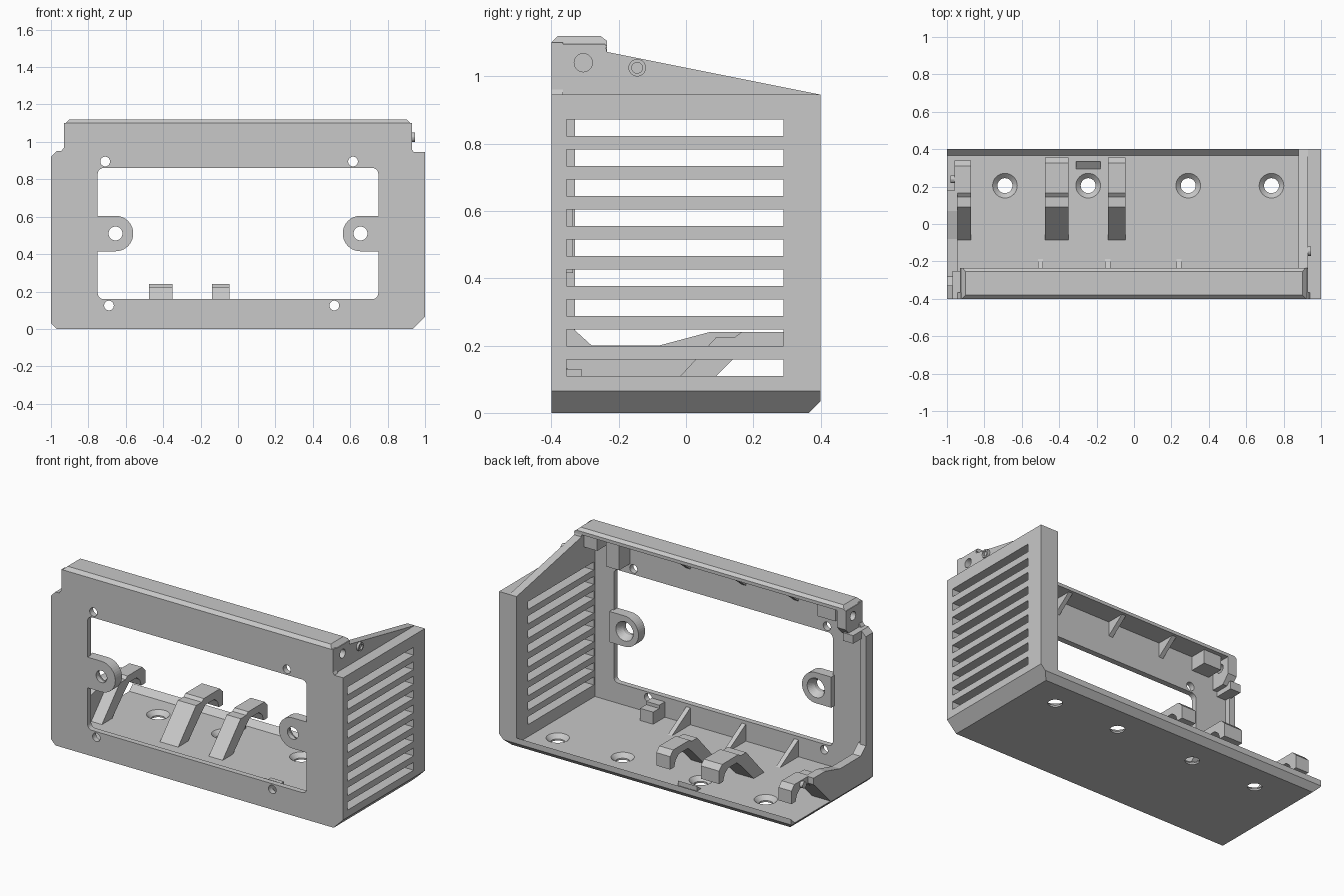
import bpy, bmesh, math

cube = bpy.data.objects.get("Cube")
if cube:
    bpy.data.objects.remove(cube, do_unlink=True)

grey = bpy.data.materials.new("plain grey")
grey.use_nodes = True
colour = (0.58, 0.58, 0.58, 1)
grey.diffuse_color = colour
grey.node_tree.nodes["Principled BSDF"].inputs["Base Color"].default_value = colour

ORDER = {"x": lambda a, b, d: (d, a, b),
         "y": lambda a, b, d: (a, d, b),
         "z": lambda a, b, d: (a, b, d)}


def loft(name, axis, sections):
    """Skin matching outlines placed at depths along an axis, with closed ends."""
    bm = bmesh.new()
    rings = [[bm.verts.new(ORDER[axis](a, b, d)) for a, b in pts] for d, pts in sections]
    n = len(rings[0])
    for r, s in zip(rings, rings[1:]):
        for i in range(n):
            j = (i + 1) % n
            bm.faces.new((r[i], r[j], s[j], s[i]))
    bm.faces.new(rings[0])
    bm.faces.new(rings[-1])
    bmesh.ops.recalc_face_normals(bm, faces=bm.faces)
    mesh = bpy.data.meshes.new(name)
    bm.to_mesh(mesh)
    bm.free()
    obj = bpy.data.objects.new(name, mesh)
    bpy.context.collection.objects.link(obj)
    mesh.materials.append(grey)
    return obj


def prism(name, axis, pts, lo, hi):
    return loft(name, axis, [(lo, pts), (hi, pts)])


def rect(a, b, c, d):
    return [(a, b), (c, b), (c, d), (a, d)]


def arc(cx, cy, r, start=0, sweep=360, n=32):
    count = n if sweep == 360 else n + 1
    return [(cx + r * math.cos(math.radians(start + sweep * i / n)),
             cy + r * math.sin(math.radians(start + sweep * i / n))) for i in range(count)]


def rounded(a, b, c, d, r):
    corners = [(c - r, d - r), (a + r, d - r), (a + r, b + r), (c - r, b + r)]
    return [p for i, (x, y) in enumerate(corners) for p in arc(x, y, r, 90 * i, 90, 5)]


def cut(obj, *cutters):
    for c in cutters:
        c.hide_render = True
        mod = obj.modifiers.new("cut", "BOOLEAN")
        mod.operation = "DIFFERENCE"
        mod.solver = "EXACT"
        mod.object = c
        bpy.context.view_layer.objects.active = obj
        bpy.ops.object.modifier_apply(modifier=mod.name)
        bpy.data.objects.remove(c, do_unlink=True)
    return obj


def hole(axis, a, b, r, lo, hi):
    return prism("hole_cutter", axis, arc(a, b, r), lo, hi)


# Shell thickness sets the panel's back face, the floor and the flange
T = 0.035
FRONT = -0.4
INNER = FRONT + T
FLOOR = T
BURIED = INNER - 0.01
ROOF = 1.12 - T

# Front panel with its window and four screw holes
panel = prism("front_panel", "y", [
    (-0.97, 0), (0.935, 0), (1, 0.065), (1, 0.945), (0.94, 0.945), (0.93, 0.96), (0.93, 1.1),
    (-0.93, 1.1), (-0.93, 0.97), (-0.945, 0.95), (-0.97, 0.95), (-1, 0.92), (-1, 0.03)],
    FRONT, INNER)
cut(panel, prism("window", "y", rounded(-0.75, 0.16, 0.75, 0.86, 0.03), -0.5, -0.2))
for x, z in [(-0.71, 0.895), (0.615, 0.895), (-0.69, 0.125), (0.515, 0.125)]:
    cut(panel, hole("y", x, z, 0.026, -0.5, -0.2))

# Rounded mounting tabs, countersunk from behind
for side, name in [(-1, "right_tab"), (1, "left_tab")]:
    outline = arc(-0.655, 0.51, 0.095, -90, 180, 20) + [(-0.76, 0.605), (-0.76, 0.415)]
    tab = prism(name, "y", [(-side * x, z) for x, z in outline], FRONT, -0.335)
    cx = side * 0.655
    cut(tab, loft("countersink", "y", [(d, arc(cx, 0.51, r)) for d, r in
                                       [(-0.5, 0.037), (-0.375, 0.037), (-0.335, 0.06), (-0.3, 0.06)]]))

# Top flange with bevelled front, back and ends
flange = prism("top_flange", "x", [(FRONT, ROOF - T), (FRONT, 1.1), (-0.38, 1.12), (-0.255, 1.12),
                                   (-0.235, 1.105), (-0.235, ROOF), (INNER, ROOF),
                                   (INNER, ROOF - T)], -0.93, 0.93)
for s in (-1, 1):
    cut(flange, prism("end_bevel", "y", [(s * 0.9, 1.121), (s * 0.931, 1.09), (s * 0.96, 1.15)], -0.5, 0))

# Base plate with a raised rear lip and countersunk holes
base = prism("base_plate", "x", [(FRONT, 0), (0.365, 0), (0.4, T), (0.4, 2 * T), (0.365, FLOOR),
                                 (FRONT, FLOOR)], -1, 0.935)
for x in (-0.69, -0.245, 0.29, 0.735):
    cut(base, loft("countersink", "z", [(d, arc(x, 0.205, r)) for d, r in
                                        [(-0.1, 0.04), (0.01, 0.04), (FLOOR, 0.066), (0.1, 0.066)]]))
cut(base, prism("edge_bevel", "y", [(-1.01, 0.04), (-1.01, -0.01), (-0.96, -0.01)], -0.5, 0.5))
prism("rear_catch", "x", [(0.295, 0.02), (0.295, FLOOR), (0.335, 0.065), (0.335, 0.02)], -0.31, -0.18)

# Open side: upright rim, low wall and a small ledge at the shoulder
prism("side_rim", "y", [(-1, 0.03), (-1, 0.92), (-0.97, 0.95), (-0.96, 0.95), (-0.96, 0.03)],
      BURIED, -0.33)
prism("low_side_wall", "x", [(BURIED, 0.03), (BURIED, 0.25), (-0.335, 0.25),
                             (-0.28, 0.2), (-0.08, 0.2), (0.07, 0.24), (0.18, 0.24),
                             (0.18, 0.2), (0.01, 0.03)], -1, -0.945)
prism("shoulder_ledge", "x", rect(BURIED, 0.9, -0.25, 0.95), -0.97, -0.9)

# Vented side wall
vent = prism("vented_side_wall", "x", [(FRONT, 0), (0.365, 0), (0.4, T), (0.4, 0.945),
                                       (FRONT, 0.945)], 0.88, 1)
cut(vent, prism("edge_bevel", "y", [(0.935, 0), (1, 0.065), (1.1, 0.065), (1.1, -0.1), (0.935, -0.1)],
                -0.5, 0.5))
for i in range(9):
    z = 0.11 + i * 0.089
    cut(vent, prism("slot", "x", rect(-0.355, z, 0.29, z + 0.049), 0.8, 1.1))

# Sloping gable above the vented wall, with hole and pin
gable = prism("gable", "x", [(FRONT, 0.93), (FRONT, 1.07), (INNER, ROOF + 0.01), (-0.24, ROOF + 0.01),
                             (-0.235, 1.072), (0.4, 0.945), (0.4, 0.93)], 0.88, 0.93)
cut(gable, hole("x", -0.305, 1.04, 0.027, 0.8, 1))
cut(prism("hinge_pin", "x", arc(-0.145, 1.025, 0.026, n=20), 0.92, 0.945),
    hole("x", -0.145, 1.025, 0.016, 0.935, 1))

# Lug on the opposite end and catches hanging under the flange
lug = prism("end_lug", "x", [(BURIED, 0.93), (BURIED, ROOF + 0.01), (-0.235, ROOF + 0.01),
                             (-0.235, 0.98), (-0.28, 0.93)], -0.93, -0.87)
cut(lug, hole("x", -0.305, 1.04, 0.027, -1, -0.8))
for name, lo, hi, z in [("right_catch", -0.84, -0.72, 1.0), ("long_catch", 0.64, 0.73, 0.92),
                        ("corner_catch", 0.79, 0.89, 1.0)]:
    prism(name, "x", rect(BURIED, z, -0.26, ROOF + 0.01), lo, hi)

# Triangular ribs below the flange and along the floor
for i, x in enumerate((-0.5, -0.14, 0.24)):
    prism(f"floor_rib_{i + 1}", "x", [(BURIED, 0.02), (BURIED, 0.145), (-0.16, 0.02)],
          x - 0.014, x + 0.014)
    prism(f"flange_rib_{i + 1}", "x", [(BURIED, 0.99), (BURIED, ROOF + 0.01), (-0.24, ROOF + 0.01)],
          x - 0.014, x + 0.014)

# Floor stop behind the panel
prism("floor_stop", "x", [(BURIED, 0.02), (BURIED, 0.13), (-0.31, 0.13), (-0.31, 0.11),
                          (-0.25, 0.11), (-0.25, 0.02)], 0.4, 0.49)

# Hooked clips rising from the floor
CLIP = [(-0.09, 0.03), (0.09, 0.225), (0.145, 0.225), (0.165, 0.24), (0.325, 0.24), (0.355, 0.21),
        (0.355, 0.13), (0.315, 0.13), (0.3, 0.17), (0.27, 0.195), (0.18, 0.195), (0.14, 0.16),
        (0.01, 0.03)]
for name, lo, hi, back in [("end_clip", -0.96, -0.872, -0.015), ("wide_clip", -0.475, -0.35, 0),
                           ("narrow_clip", -0.14, -0.045, 0)]:
    prism(name, "x", [(y + (back if y > 0.2 else 0), z) for y, z in CLIP], lo, hi)
prism("clip_screw", "x", arc(0.24, 0.215, 0.02, n=16), -0.98, -0.95)
